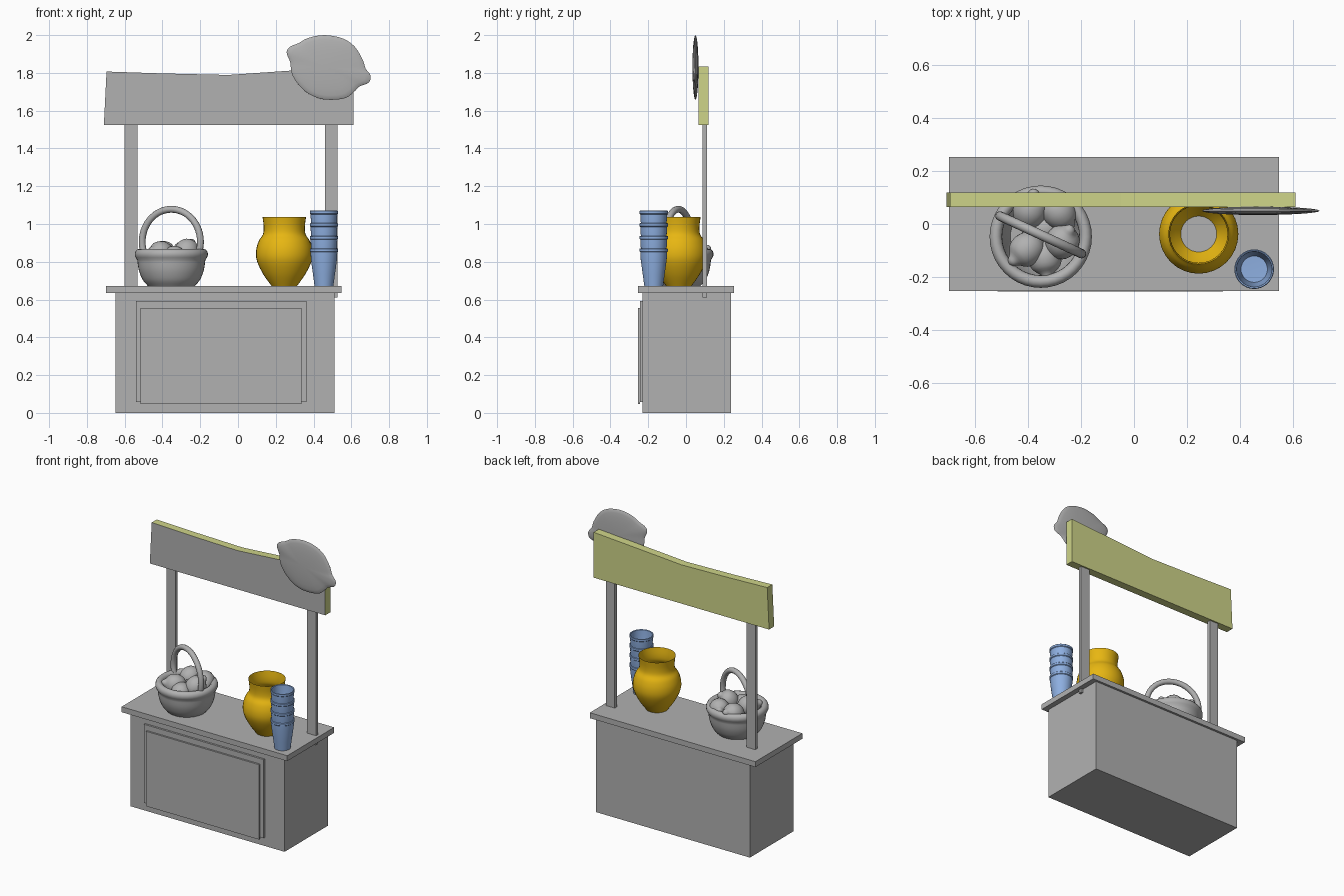
import bpy, bmesh, math
from mathutils import Vector, Matrix

if "Cube" in bpy.data.objects:
    bpy.data.objects.remove(bpy.data.objects["Cube"])


def material(name, rgb):
    m = bpy.data.materials.new(name)
    m.diffuse_color = (*rgb, 1)
    m.use_nodes = True
    m.node_tree.nodes["Principled BSDF"].inputs["Base Color"].default_value = m.diffuse_color
    return m


GREY = material("plain grey", (0.44, 0.44, 0.44))
OLIVE = material("pale olive", (0.62, 0.66, 0.25))
GOLD = material("golden yellow", (0.80, 0.47, 0.006))
BLUE = material("soft blue", (0.27, 0.43, 0.75))


def finish(name, bm, mats, smooth=True, recalc=True):
    if recalc:
        bmesh.ops.recalc_face_normals(bm, faces=bm.faces)
    me = bpy.data.meshes.new(name)
    bm.to_mesh(me)
    bm.free()
    for m in mats:
        me.materials.append(m)
    ob = bpy.data.objects.new(name, me)
    bpy.context.collection.objects.link(ob)
    if smooth:
        bpy.ops.object.select_all(action='DESELECT')
        ob.select_set(True)
        bpy.context.view_layer.objects.active = ob
        bpy.ops.object.shade_smooth_by_angle(angle=math.radians(40))
    return ob


def box(name, x0, x1, y0, y1, z0, z1, mat=GREY):
    bm = bmesh.new()
    bmesh.ops.create_cube(bm, size=1)
    for v in bm.verts:
        v.co = Vector((x1 if v.co.x > 0 else x0,
                       y1 if v.co.y > 0 else y0,
                       z1 if v.co.z > 0 else z0))
    return finish(name, bm, [mat], smooth=False)


def curve_through(pts, steps=4, closed=False):
    """Smooth 2D curve through the given points."""
    n, out = len(pts), []
    P = [Vector(p) for p in pts]
    for i in range(n if closed else n - 1):
        if closed:
            a, b, c, d = (P[(i + k) % n] for k in (-1, 0, 1, 2))
        else:
            a, b, c, d = P[max(i - 1, 0)], P[i], P[i + 1], P[min(i + 2, n - 1)]
        for s in range(steps):
            t = s / steps
            out.append(0.5 * (2 * b + (c - a) * t + (2 * a - 5 * b + 4 * c - d) * t * t
                              + (3 * b - a - 3 * c + d) * t ** 3))
    if not closed:
        out.append(P[-1])
    return out


def loft(bm, rings, cyclic=True):
    rows = [[bm.verts.new(p) for p in ring] for ring in rings]
    for a, b in zip(rows, rows[1:]):
        n = len(a)
        for i in range(n):
            j = (i + 1) % n
            bm.faces.new((a[i], a[j], b[j], b[i]))
    bmesh.ops.remove_doubles(bm, verts=bm.verts, dist=1e-5)


def lathe(name, profile, matrix, mat, segs=32):
    """Revolve an (r, z) profile about z, then place it."""
    bm = bmesh.new()
    loft(bm, [[(r * math.cos(2 * math.pi * k / segs), r * math.sin(2 * math.pi * k / segs), z)
               for k in range(segs)] for r, z in profile])
    bm.transform(matrix)
    return finish(name, bm, [mat])


# Stand body, counter and raised front panel
box("stand_body", -0.648, 0.512, -0.23, 0.238, 0, 0.636)
box("counter_top", -0.70, 0.548, -0.253, 0.253, 0.636, 0.673)
box("front_panel_outer", -0.54, 0.363, -0.243, -0.23, 0.058, 0.593)
box("front_panel_inner", -0.516, 0.337, -0.255, -0.243, 0.046, 0.556)

# Posts
box("left_post", -0.60, -0.533, 0.088, 0.11, 0.61, 1.55)
box("right_post", 0.46, 0.527, 0.088, 0.11, 0.61, 1.55)

# Sign board with a dipped top; front face grey, the rest olive
outline = [(-0.71, 1.525), (0.612, 1.525), (0.612, 1.834), (0.25, 1.81),
           (-0.05, 1.789), (-0.4, 1.797), (-0.696, 1.807)]
bm = bmesh.new()
front = bm.faces.new([bm.verts.new((x, 0.065, z)) for x, z in outline])
ext = bmesh.ops.extrude_face_region(bm, geom=[front], use_keep_orig=True)
for v in ext["geom"]:
    if isinstance(v, bmesh.types.BMVert):
        v.co.y = 0.12
bmesh.ops.recalc_face_normals(bm, faces=bm.faces)
for f in bm.faces:
    f.material_index = 0 if f.normal.y < -0.9 else 1
finish("sign_board", bm, [GREY, OLIVE], smooth=False)

# Flat lemon cut-out on the sign: lens built from shrinking outlines
lemon_edge = curve_through([
    (0.257, 1.908), (0.275, 1.938), (0.32, 1.957), (0.372, 1.985), (0.458, 2.0),
    (0.553, 1.983), (0.617, 1.94), (0.66, 1.87), (0.676, 1.822), (0.702, 1.786),
    (0.692, 1.748), (0.643, 1.728), (0.61, 1.695), (0.56, 1.664), (0.458, 1.659),
    (0.378, 1.687), (0.315, 1.744), (0.283, 1.802), (0.277, 1.855)], 3, True)
c = Vector((0.465, 1.832))
rings = []
for k in range(13):
    t = -math.pi / 2 + math.pi * k / 12
    s = math.cos(t) if 0 < k < 12 else 0
    rings.append([(c.x + (p.x - c.x) * s, 0.05 + 0.016 * math.sin(t), c.y + (p.y - c.y) * s)
                  for p in lemon_edge])
bm = bmesh.new()
loft(bm, rings)
finish("sign_lemon", bm, [GREY])

# Pitcher: open, single-walled pot
pot = curve_through([(0.068, 0.673), (0.112, 0.735), (0.145, 0.805), (0.149, 0.86),
                     (0.135, 0.91), (0.113, 0.945), (0.109, 0.985), (0.115, 1.036)])
lathe("pitcher", pot, Matrix.Translation((0.245, -0.038, 0)), GOLD)

# Stack of four cups
cup = [(0, 0), (0.05, 0), (0.058, 0.06), (0.069, 0.14), (0.071, 0.178), (0.075, 0.182),
       (0.075, 0.195), (0.072, 0.198), (0.067, 0.195), (0.064, 0.14), (0.05, 0.03), (0, 0.028)]
for i in range(4):
    lathe(f"cup_{i + 1}", cup, Matrix.Translation((0.455, -0.171, 0.673 + 0.0667 * i)), BLUE)

# Basket bowl with a rolled rim
bowl = [(0, 0.673)] + curve_through([(0.125, 0.673), (0.152, 0.705), (0.172, 0.755), (0.18, 0.808)])
bowl += [(0.17 + 0.024 * math.cos(a), 0.84 + 0.028 * math.sin(a))
         for a in [math.radians(-40 + 25 * k) for k in range(11)]]
bowl += [(0.145, 0.76), (0.115, 0.70), (0, 0.695)]
lathe("basket_bowl", bowl, Matrix.Translation((-0.353, -0.048, 0)), GREY, 40)

# Basket handle: round tube swept along an arch
turn = Matrix.Translation((-0.353, -0.041, 0)) @ Matrix.Rotation(math.radians(-24.8), 4, 'Z')
R, rings = 0.018, []
for k in range(33):
    a = math.radians(-20 + 220 * k / 32)
    mid = Vector((0.17 * math.cos(a), 0, 0.905 + 0.173 * math.sin(a)))
    out = Vector((math.cos(a), 0, math.sin(a)))
    rings.append([mid + out * R * math.cos(b) + Vector((0, R * math.sin(b), 0))
                  for b in [2 * math.pi * j / 12 for j in range(12)]])
bm = bmesh.new()
loft(bm, rings)
bm.transform(turn)
finish("basket_handle", bm, [GREY])

# Lemons in the basket: (position, direction of the tip)
lemon = curve_through([(0, -0.085), (0.014, -0.08), (0.026, -0.064), (0.052, -0.04), (0.064, 0),
                       (0.054, 0.04), (0.028, 0.063), (0.016, 0.082), (0, 0.09)], 3)
lemon[0].x = lemon[-1].x = 0
for i, (pos, tip) in enumerate([
        ((-0.405, -0.095, 0.845), (-0.6, -0.5, 0.15)),
        ((-0.272, -0.068, 0.855), (0.3, 0.5, 0.5)),
        ((-0.283, 0.045, 0.845), (-0.5, 0.7, 0.2)),
        ((-0.395, 0.05, 0.845), (0.2, 0.8, 0.3)),
        ((-0.338, -0.125, 0.82), (0.1, -0.7, 0.1)),
        ((-0.340, -0.02, 0.80), (1, 0.2, 0))]):
    rot = Vector(tip).to_track_quat('Z', 'Y').to_matrix().to_4x4()
    lathe(f"basket_lemon_{i + 1}", lemon, Matrix.Translation(pos) @ rot, GREY, 24)
